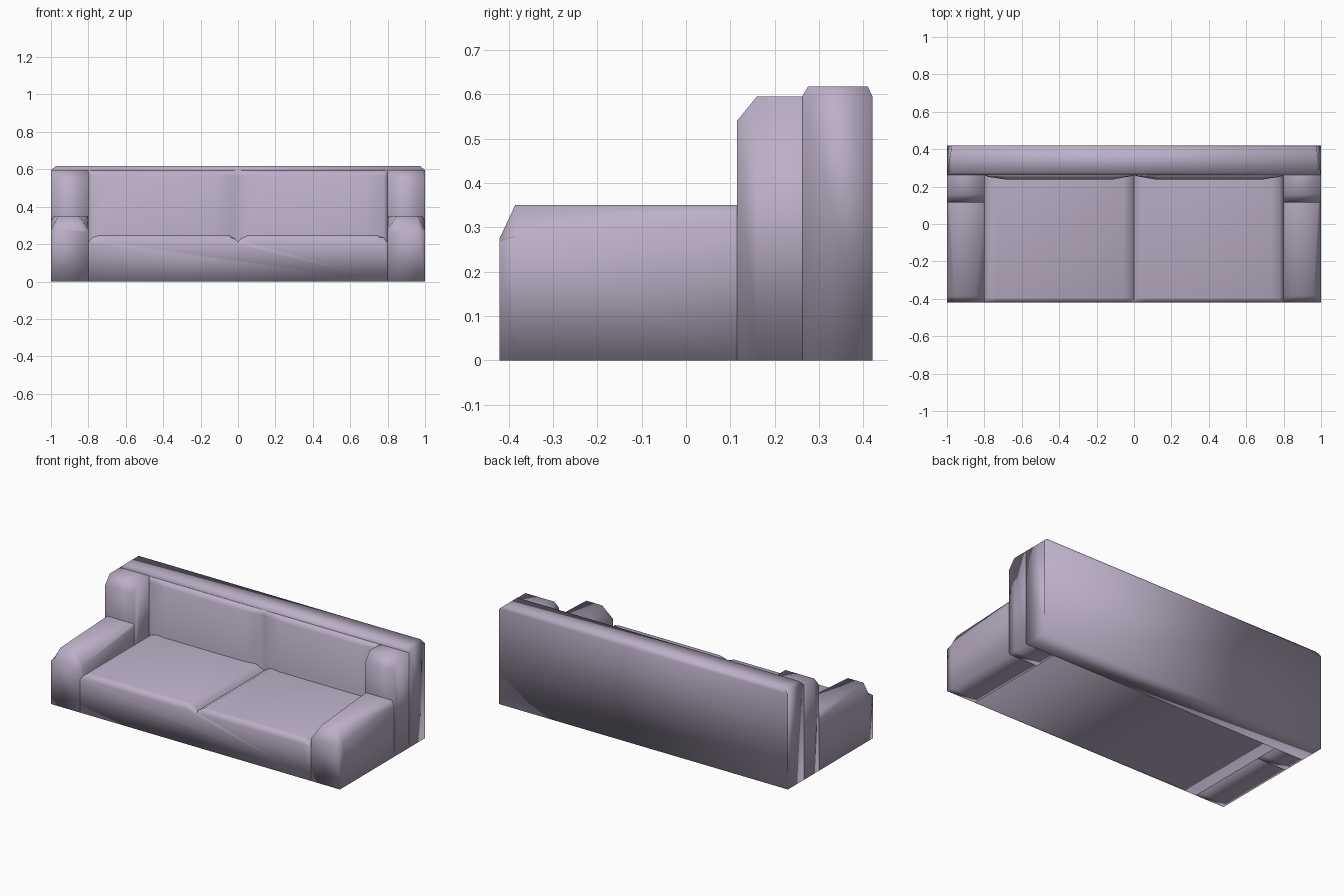
import bpy, bmesh, math

if "Cube" in bpy.data.objects:
    bpy.data.objects.remove(bpy.data.objects["Cube"])

fabric = bpy.data.materials.new("mauve_fabric")
fabric.diffuse_color = (0.50, 0.43, 0.57, 1)
fabric.use_nodes = True
fabric.node_tree.nodes["Principled BSDF"].inputs["Base Color"].default_value = fabric.diffuse_color


def loft(name, rings, caps=(True, True)):
    """Skin a list of equal-length point rings, optionally capping each end."""
    bm = bmesh.new()
    vs = [[bm.verts.new(p) for p in ring] for ring in rings]
    n = len(rings[0])
    for a, b in zip(vs, vs[1:]):
        for i in range(n):
            j = (i + 1) % n
            bm.faces.new((a[i], a[j], b[j], b[i]))
    for use, ring in zip(caps, (vs[0], vs[-1])):
        if use:
            bm.faces.new(ring)
    bmesh.ops.recalc_face_normals(bm, faces=bm.faces)
    me = bpy.data.meshes.new(name)
    bm.to_mesh(me)
    bm.free()
    me.materials.append(fabric)
    ob = bpy.data.objects.new(name, me)
    bpy.context.collection.objects.link(ob)
    bpy.ops.object.select_all(action='DESELECT')
    ob.select_set(True)
    bpy.context.view_layer.objects.active = ob
    bpy.ops.object.shade_smooth_by_angle(angle=math.radians(100))
    return ob


def mirrored(half):
    """Reflect a half profile (x from 0 outwards) to the full width."""
    return [(-x, v) for x, v in reversed(half[1:])] + half


# Back: yz profile along x, with the top edge pulled in at both ends
back = [(0.262, 0), (0.262, 0.595), (0.275, 0.617), (0.41, 0.617), (0.42, 0.595), (0.42, 0)]
loft("back", [[(s * (0.975 if z > 0.6 else 1), y, z) for y, z in back] for s in (-1, 1)])

# Seat: two cushions with seams at the middle and sides, down to the floor
seat = mirrored([(0, 0.21), (0.015, 0.23), (0.055, 0.25), (0.735, 0.25), (0.78, 0.235), (0.8, 0.21)])
rings = []
for y, top in ((-0.42, 0.215), (-0.412, 0.24), (-0.395, 0.25), (0.262, 0.25)):
    rings.append([(-0.8, y, 0)] + [(x, y, min(z, top)) for x, z in seat] + [(0.8, y, 0)])
loft("seat", rings, (True, False))

# Back cushions: same idea, seams recessed in y
pad = mirrored([(0, 0.262), (0.02, 0.255), (0.12, 0.237), (0.68, 0.237), (0.78, 0.252), (0.8, 0.262)])
rings = []
for z, front in ((0.15, 0.0), (0.565, 0.0), (0.594, 0.258)):
    rings.append([(-0.8, 0.28, z)] + [(x, max(y, front), z) for x, y in pad] + [(0.8, 0.28, z)])
loft("back_cushions", rings, (False, True))

for s, side in ((-1, "left"), (1, "right")):
    # Arm: chamfered top, the chamfers narrowing towards the back
    arm = []
    for y, zi, xi, xo, zo, top in ((-0.42, 0.265, 0.84, 0.965, 0.27, 0.275),
                                   (-0.385, 0.28, 0.85, 0.96, 0.28, 0.35),
                                   (0.115, 0.335, 0.805, 0.985, 0.32, 0.35)):
        arm.append([(s * x, y, z) for x, z in
                    ((0.8, 0), (0.8, zi), (xi, top), (xo, top), (1, zo), (1, 0))])
    loft(side + "_arm", arm, (True, False))

    # Raised wing block between arm and back
    wing = [[(s * x, y, z) for x, z in ((0.8, 0), (0.8, top), (1, top), (1, 0))]
            for y, top in ((0.115, 0.54), (0.16, 0.595), (0.262, 0.595))]
    loft(side + "_wing", wing, (True, False))
